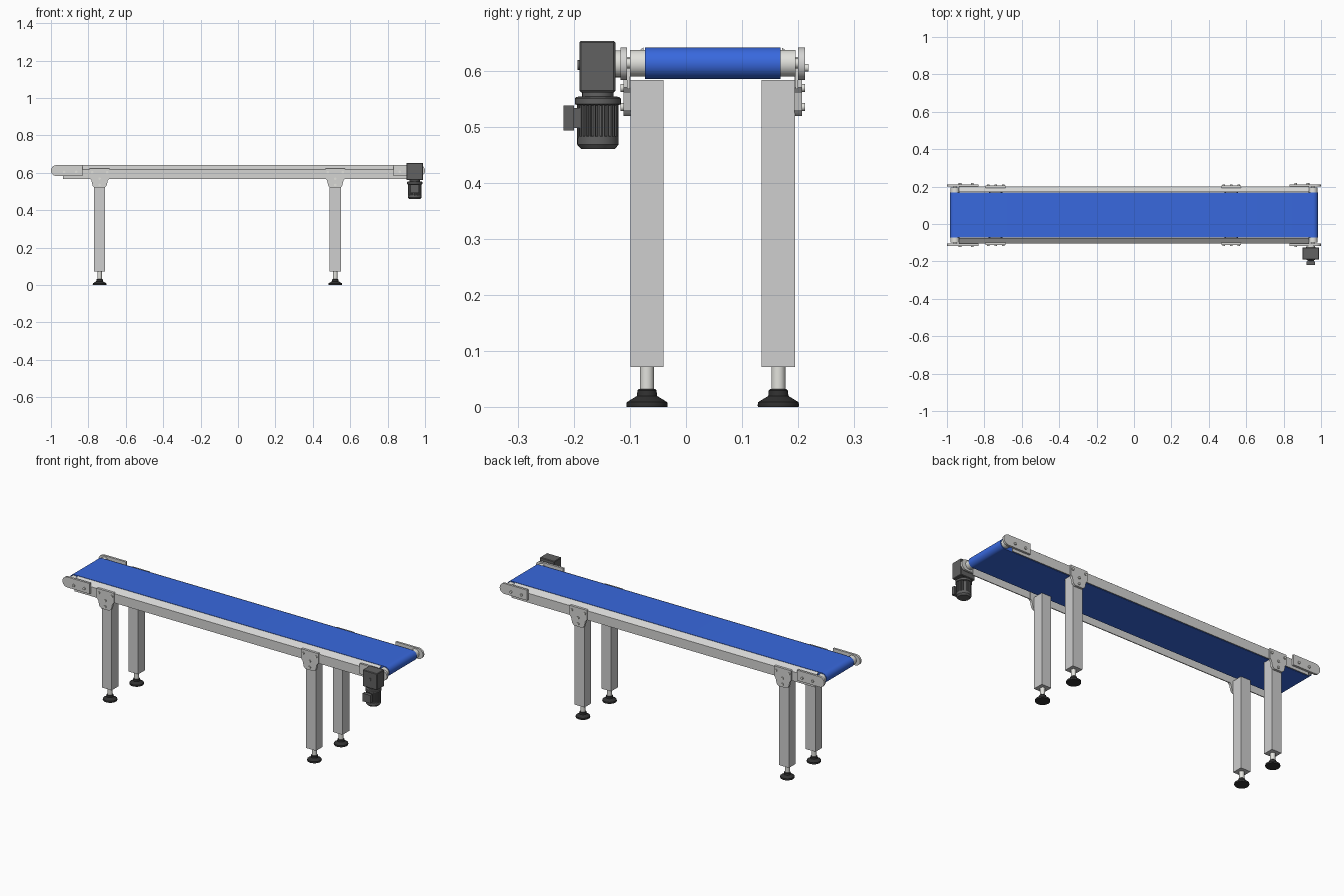
import bpy, bmesh, math
from mathutils import Vector

cube = bpy.data.objects.get("Cube")
if cube:
    bpy.data.objects.remove(cube, do_unlink=True)


def material(name, rgb):
    m = bpy.data.materials.new(name)
    m.use_nodes = True
    m.diffuse_color = (*rgb, 1)
    m.node_tree.nodes["Principled BSDF"].inputs["Base Color"].default_value = (*rgb, 1)
    return m


BLUE = material("belt blue", (0.04, 0.14, 0.73))
ALU = material("aluminium", (0.66, 0.66, 0.65))
LEG = material("leg grey", (0.62, 0.62, 0.62))
STEEL = material("bright steel", (0.76, 0.76, 0.72))
DARK = material("motor grey", (0.12, 0.12, 0.12))
BLACK = material("rubber black", (0.03, 0.03, 0.03))

MID_Y = 0.0475      # centre line of the frame
AXLE_X, AXLE_Z = 0.957, 0.613
MOTOR_X, MOTOR_Y = 0.945, -0.157


def finish(bm, name, mat, smooth):
    bmesh.ops.recalc_face_normals(bm, faces=bm.faces)
    mesh = bpy.data.meshes.new(name)
    bm.to_mesh(mesh)
    bm.free()
    mesh.materials.append(mat)
    ob = bpy.data.objects.new(name, mesh)
    bpy.context.collection.objects.link(ob)
    if smooth:
        bpy.ops.object.select_all(action='DESELECT')
        ob.select_set(True)
        bpy.context.view_layer.objects.active = ob
        bpy.ops.object.shade_smooth_by_angle(angle=math.radians(35))
    return ob


def place(axis, u, v, w):
    """Point from profile coordinates u, v and distance w along the axis."""
    return Vector({'x': (w, u, v), 'y': (u, w, v), 'z': (u, v, w)}[axis])


def prism(name, pts, axis, a, b, mat, smooth=False):
    bm = bmesh.new()
    rings = [[bm.verts.new(place(axis, u, v, w)) for u, v in pts] for w in (a, b)]
    n = len(pts)
    for ring in rings:
        bm.faces.new(ring)
    for i in range(n):
        j = (i + 1) % n
        bm.faces.new((rings[0][i], rings[0][j], rings[1][j], rings[1][i]))
    return finish(bm, name, mat, smooth)


def lathe(name, axis, centre, profile, mat, sides=32):
    """Solid of revolution from (radius, distance) pairs along the axis."""
    bm = bmesh.new()
    angles = [math.tau * k / sides for k in range(sides)]
    rings = [[bm.verts.new(place(axis, centre[0] + r * math.cos(t),
                                 centre[1] + r * math.sin(t), w)) for t in angles]
             for r, w in profile]
    bm.faces.new(rings[0])
    bm.faces.new(rings[-1])
    for low, high in zip(rings, rings[1:]):
        for i in range(sides):
            j = (i + 1) % sides
            bm.faces.new((low[i], low[j], high[j], high[i]))
    return finish(bm, name, mat, True)


def cyl(name, axis, centre, r, a, b, mat, sides=32):
    return lathe(name, axis, centre, [(r, a), (r, b)], mat, sides)


def rect(u0, u1, v0, v1):
    return [(u0, v0), (u1, v0), (u1, v1), (u0, v1)]


def arc(cx, cz, r, start, n=16):
    return [(cx + r * math.cos(start + math.pi * k / n),
             cz + r * math.sin(start + math.pi * k / n)) for k in range(n + 1)]


# Belt loop around both rollers
belt = arc(AXLE_X, AXLE_Z, 0.028, -math.pi / 2) + arc(-AXLE_X, AXLE_Z, 0.028, math.pi / 2)
prism("belt", belt, 'y', -0.073, 0.168, BLUE, True)

# End rollers
for end, label in ((-1, "right"), (1, "left")):
    cyl(f"{label}_roller", 'y', (end * AXLE_X, AXLE_Z), 0.024, -0.1, 0.195, STEEL)
    cyl(f"{label}_axle", 'y', (end * AXLE_X, AXLE_Z), 0.009, -0.106, 0.201, STEEL, 20)

# Both sides of the frame
for s, side in ((-1, "front"), (1, "back")):

    def out(h):
        return MID_Y + s * h

    # Thin side rail with a sloping top lip
    section = [(0.1525, 0.567), (0.1525, 0.619), (0.1235, 0.641),
               (0.1235, 0.637), (0.1475, 0.616), (0.1475, 0.567)]
    prism(f"{side}_rail", [(out(h), z) for h, z in section], 'x', -0.935, 0.935, ALU)

    # Round-ended bearing plates with bolts
    for end, label in ((-1, "right"), (1, "left")):
        shape = arc(0.971, 0.612, 0.029, -math.pi / 2) + [(0.832, 0.641), (0.832, 0.583)]
        prism(f"{side}_{label}_end_plate", [(end * x, z) for x, z in shape],
              'y', out(0.1525), out(0.1645), ALU, True)
        for x in (0.865, 0.93):
            cyl(f"{side}_{label}_plate_bolt", 'y', (end * x, 0.605), 0.007,
                out(0.164), out(0.1705), STEEL, 16)

    # Legs with feet and brackets
    for x, label in ((-0.74, "right"), (0.52, "left")):
        name = f"{side}_{label}"
        prism(f"{name}_leg", rect(x - 0.03, x + 0.03, out(0.0875), out(0.1465)),
              'z', 0.072, 0.583, LEG)
        foot = (x, out(0.117))
        cyl(f"{name}_foot_stem", 'z', foot, 0.0125, 0.028, 0.074, STEEL, 24)
        lathe(f"{name}_foot", 'z', foot,
              [(0.036, 0), (0.037, 0.003), (0.036, 0.009), (0.018, 0.02),
               (0.017, 0.03), (0.015, 0.032)], BLACK)
        half = [(0.03, 0.523), (0.037, 0.53), (0.044, 0.56), (0.053, 0.57), (0.053, 0.624)]
        shape = ([(x + 0.024, 0.519)] + [(x + u, z) for u, z in half]
                 + [(x - u, z) for u, z in reversed(half)] + [(x - 0.024, 0.519)])
        prism(f"{name}_bracket", shape, 'y', out(0.146), out(0.159), ALU)
        for u, z in ((-0.04, 0.603), (0.04, 0.603), (0, 0.569), (0, 0.535)):
            cyl(f"{name}_bracket_bolt", 'y', (x + u, z), 0.007,
                out(0.158), out(0.1645), STEEL, 16)

# Gearbox on the front left end
box = prism("gearbox", rect(MOTOR_X - 0.045, MOTOR_X + 0.045, 0.561, 0.653),
            'y', -0.19, -0.126, DARK)
bevel = box.modifiers.new("bevel", 'BEVEL')
bevel.width, bevel.segments = 0.003, 1
cyl("gearbox_hub", 'y', (MOTOR_X, 0.61), 0.009, -0.193, -0.189, DARK, 24)
cyl("gearbox_coupling", 'y', (MOTOR_X, 0.612), 0.024, -0.127, -0.116, STEEL)

# Hanging motor with cooling fins
centre = (MOTOR_X, MOTOR_Y)
lathe("motor_flange", 'z', centre,
      [(0.028, 0.563), (0.028, 0.554), (0.038, 0.553), (0.041, 0.55),
       (0.041, 0.54), (0.036, 0.538)], DARK)
fins = []
FIN_COUNT = 28
for k in range(FIN_COUNT):
    for step, r in ((0, 0.037), (0.4, 0.037), (0.5, 0.031), (0.9, 0.031)):
        t = math.tau * (k + step) / FIN_COUNT
        fins.append((MOTOR_X + r * math.cos(t), MOTOR_Y + r * math.sin(t)))
prism("motor_fins", fins, 'z', 0.48, 0.541, DARK)
lathe("motor_fan_cover", 'z', centre,
      [(0.030, 0.46), (0.037, 0.468), (0.037, 0.482), (0.035, 0.483)], DARK)
prism("terminal_box", rect(MOTOR_X - 0.024, MOTOR_X + 0.024, 0.493, 0.538),
      'y', -0.218, -0.2, DARK)
prism("terminal_box_neck", rect(MOTOR_X - 0.018, MOTOR_X + 0.018, 0.498, 0.533),
      'y', -0.201, -0.185, DARK)
